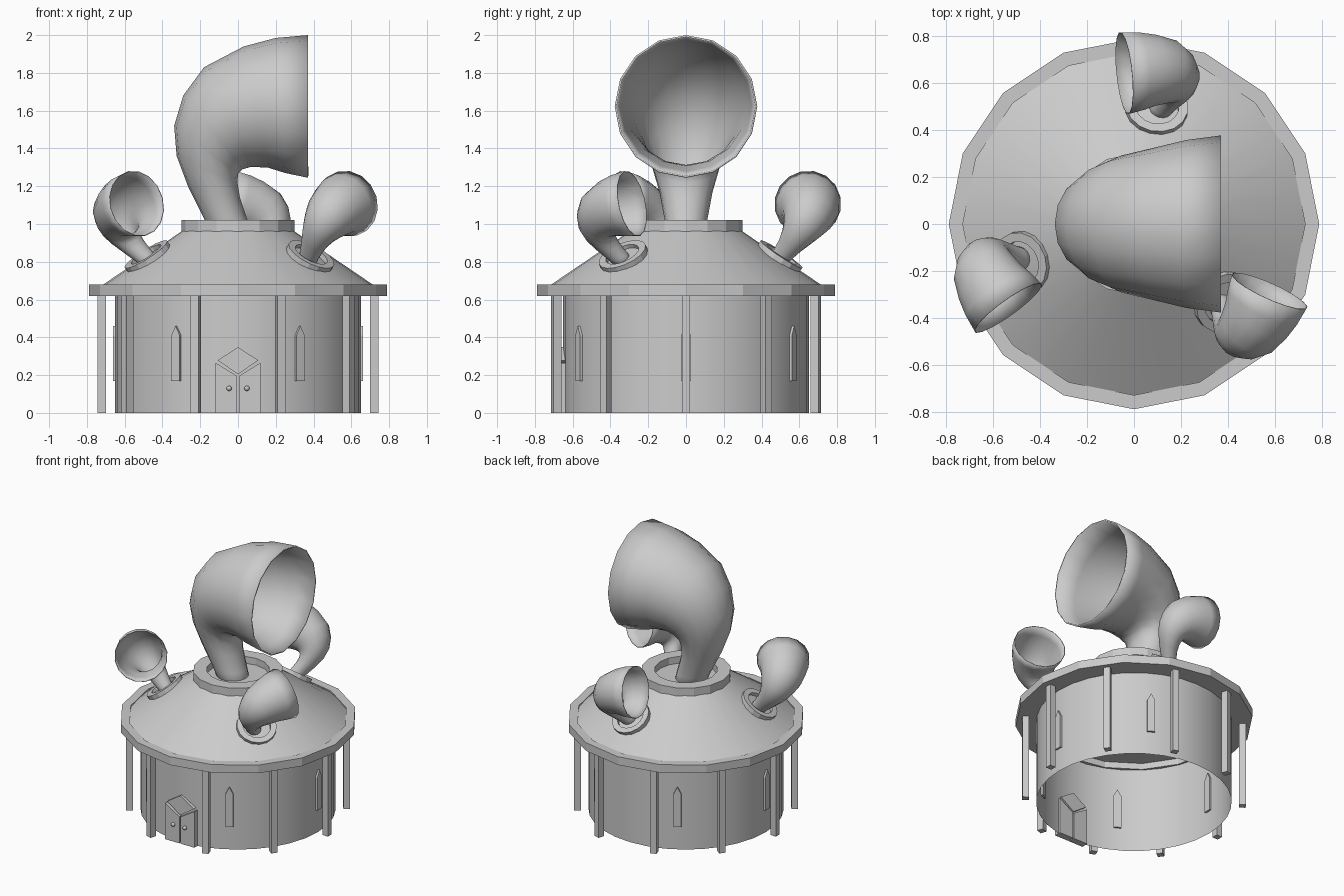
import bpy, bmesh, math
from math import sin, cos, pi, radians
from mathutils import Matrix, Vector

if "Cube" in bpy.data.objects:
    bpy.data.objects.remove(bpy.data.objects["Cube"])

grey = bpy.data.materials.new("light_grey")
grey.use_nodes = True
COLOUR = (0.6, 0.6, 0.6, 1)
grey.diffuse_color = COLOUR
grey.node_tree.nodes["Principled BSDF"].inputs["Base Color"].default_value = COLOUR


def finish(name, bm, matrix=Matrix(), smooth=None, recalc=True):
    if recalc:
        bmesh.ops.recalc_face_normals(bm, faces=bm.faces)
    mesh = bpy.data.meshes.new(name)
    bm.to_mesh(mesh)
    bm.free()
    mesh.materials.append(grey)
    obj = bpy.data.objects.new(name, mesh)
    obj.matrix_world = matrix
    bpy.context.collection.objects.link(obj)
    if smooth:
        bpy.ops.object.select_all(action='DESELECT')
        obj.select_set(True)
        bpy.context.view_layer.objects.active = obj
        bpy.ops.object.shade_smooth_by_angle(angle=radians(smooth))
    return obj


def loft(bm, rings, closed=False):
    """Skin a list of point rings with quads."""
    loops = [[bm.verts.new(p) for p in ring] for ring in rings]
    pairs = list(zip(loops, loops[1:])) + ([(loops[-1], loops[0])] if closed else [])
    for a, b in pairs:
        for i in range(len(a)):
            j = (i + 1) % len(a)
            bm.faces.new((a[i], a[j], b[j], b[i]))
    return loops


def lathe(name, profile, sides, closed=False, caps=False, **kw):
    bm = bmesh.new()
    loops = loft(bm, [[(r * cos(2 * pi * i / sides), r * sin(2 * pi * i / sides), z)
                       for i in range(sides)] for r, z in profile], closed)
    if caps:
        bm.faces.new(loops[0])
        bm.faces.new(loops[-1])
    return finish(name, bm, **kw)


def collar(name, r_in, r_out, z0, z1, **kw):
    return lathe(name, [(r_in, z0), (r_out, z0), (r_out, z1), (r_in, z1)], 16, closed=True, **kw)


def prism(name, outline, depth, matrix):
    """Extrude an outline of (sideways, height) points along local x."""
    bm = bmesh.new()
    loops = loft(bm, [[(x, y, z) for y, z in outline] for x in depth])
    for loop in loops:
        bm.faces.new(loop)
    return finish(name, bm, matrix)


def turn(angle):
    return Matrix.Rotation(radians(angle), 4, 'Z')


# Horn: each section is a circle between an outer and an inner (x, z) point
SECTIONS = [((-.11, -.15), (.09, -.15)), ((-.175, 0), (.05, 0)),
            ((-.265, .18), (.01, .12)), ((-.325, .34), (-.003, .2)),
            ((-.338, .5), (0, .245)), ((-.29, .66), (.025, .27)),
            ((-.18, .81), (.07, .283)), ((.03, .92), (.16, .278)),
            ((.2, .965), (.25, .25)), ((.37, .98), (.37, .225))]


def horn(name, matrix):
    bm = bmesh.new()
    rings = []
    for outer, inner in SECTIONS:
        a, b = Vector((outer[0], 0, outer[1])), Vector((inner[0], 0, inner[1]))
        centre, arm = (a + b) / 2, (a - b) / 2
        side = Vector((0, arm.length, 0))
        rings.append([centre + arm * cos(2 * pi * i / 16) + side * sin(2 * pi * i / 16)
                      for i in range(16)])
    loft(bm, rings)
    obj = finish(name, bm, matrix, smooth=50)
    shell = obj.modifiers.new("shell", 'SOLIDIFY')
    shell.thickness = 0.01
    shell.offset = -1
    return obj


# Round wall, roof and eaves
lathe("wall", [(.65, 0), (.65, .66)], 32, smooth=30)
lathe("roof", [(.735, .665), (.285, .97)], 32, caps=True, smooth=30)
collar("eaves", .64, .79, .62, .665)
collar("eaves_rim", .73, .79, .62, .68)

# Main horn and its collar
TOP = Matrix.Translation((0, 0, 1.02))
collar("main_collar", .21, .3, -.07, 0, matrix=TOP)
horn("main_horn", TOP)

# Three smaller horns tilted with the roof slope
for k, place in enumerate(("back", "right", "left")):
    m = (turn(79 + 120 * k) @ Matrix.Translation((.515, 0, .84))
         @ Matrix.Rotation(radians(34), 4, 'Y') @ turn(110) @ Matrix.Scale(.47, 4))
    collar(place + "_collar", .2, .285, -.07, 0, matrix=m)
    horn(place + "_horn", m)

# Posts under the eaves
w = .022
for k in range(10):
    prism(f"post_{k + 1}", [(-w, 0), (w, 0), (w, .63), (-w, .63)], (.70, .745), turn(36 * k))

# Pointed windows, skipping none around the wall
w = .026
for k in range(6):
    prism(f"window_{k + 1}", [(-w, .17), (w, .17), (w, .41), (0, .46), (-w, .41)],
          (.635, .662), turn(60 * k))

# Double door with a diamond panel above and round knobs
FRONT = turn(-90)
for s, side in ((1, "left"), (-1, "right")):
    prism(side + "_door", [(s * .004, 0), (s * .118, 0), (s * .118, .265), (s * .004, .195)],
          (.625, .675), FRONT)
    bm = bmesh.new()
    bmesh.ops.create_uvsphere(bm, u_segments=12, v_segments=8, radius=.014)
    finish(side + "_knob", bm, Matrix.Translation((s * .047, -.685, .13)), smooth=60)
prism("door_panel", [(0, .205), (.108, .278), (0, .348), (-.108, .278)], (.625, .668), FRONT)
